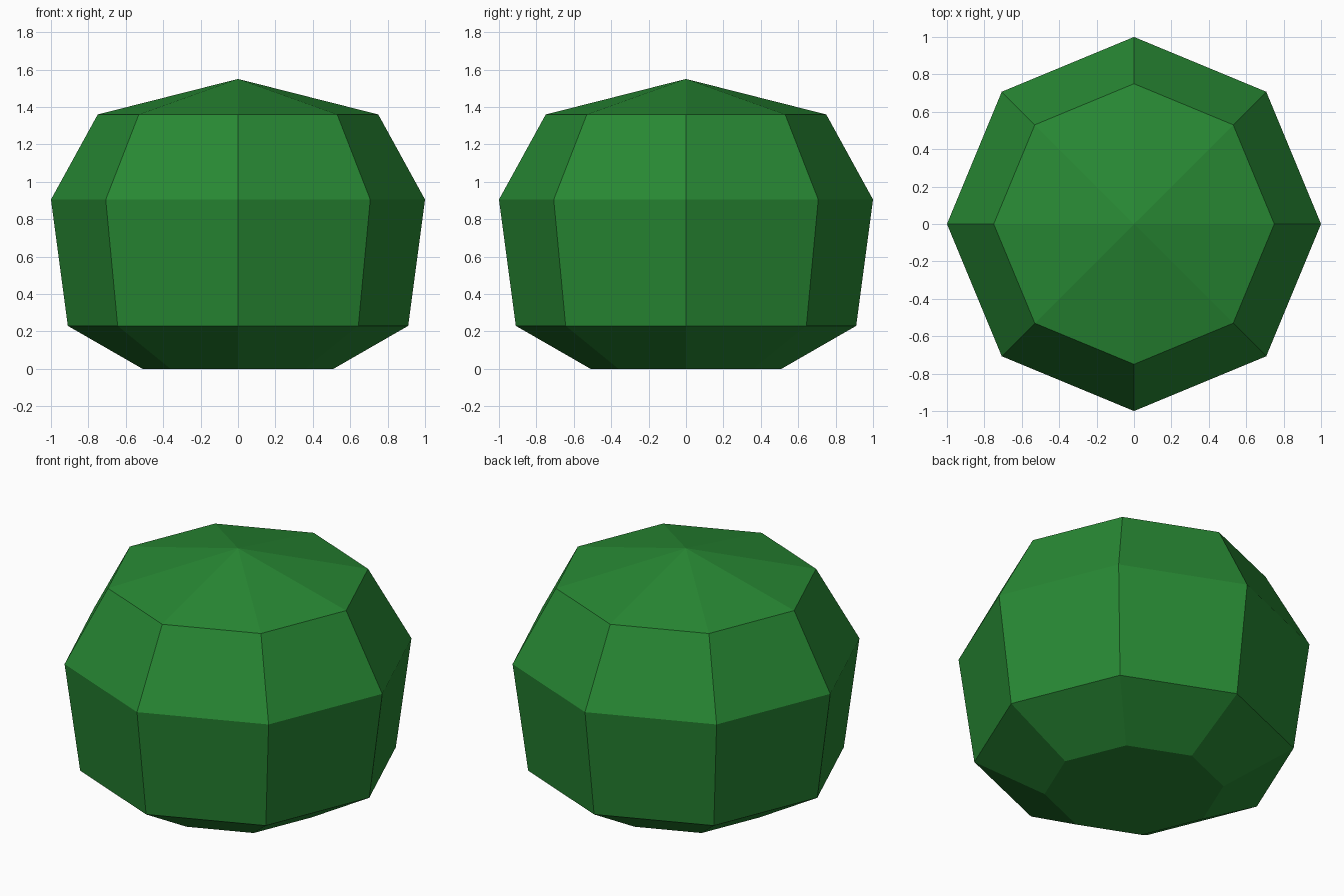
import bpy, bmesh, math

if "Cube" in bpy.data.objects:
    bpy.data.objects.remove(bpy.data.objects["Cube"])

SIDES = 8
# radius and height of each ring, bottom to top
PROFILE = [(0.51, 0.0), (0.91, 0.23), (1.0, 0.905), (0.75, 1.36)]
APEX_Z = 1.55

green = bpy.data.materials.new("leaf green")
green.diffuse_color = (0.021, 0.25, 0.034, 1)
green.use_nodes = True
green.node_tree.nodes["Principled BSDF"].inputs["Base Color"].default_value = green.diffuse_color

# Rings of the rounded bush, with corners on the x and y axes
bm = bmesh.new()
rings = [[bm.verts.new((r * math.cos(2 * math.pi * i / SIDES),
                        r * math.sin(2 * math.pi * i / SIDES), z))
          for i in range(SIDES)] for r, z in PROFILE]
apex = bm.verts.new((0, 0, APEX_Z))

# Side bands, pointed top and flat base
for i in range(SIDES):
    j = (i + 1) % SIDES
    for low, high in zip(rings, rings[1:]):
        bm.faces.new((low[i], low[j], high[j], high[i]))
    bm.faces.new((rings[-1][i], rings[-1][j], apex))
bm.faces.new(rings[0][::-1])

mesh = bpy.data.meshes.new("bush")
bm.to_mesh(mesh)
bm.free()
mesh.materials.append(green)
bush = bpy.data.objects.new("bush", mesh)
bpy.context.collection.objects.link(bush)
